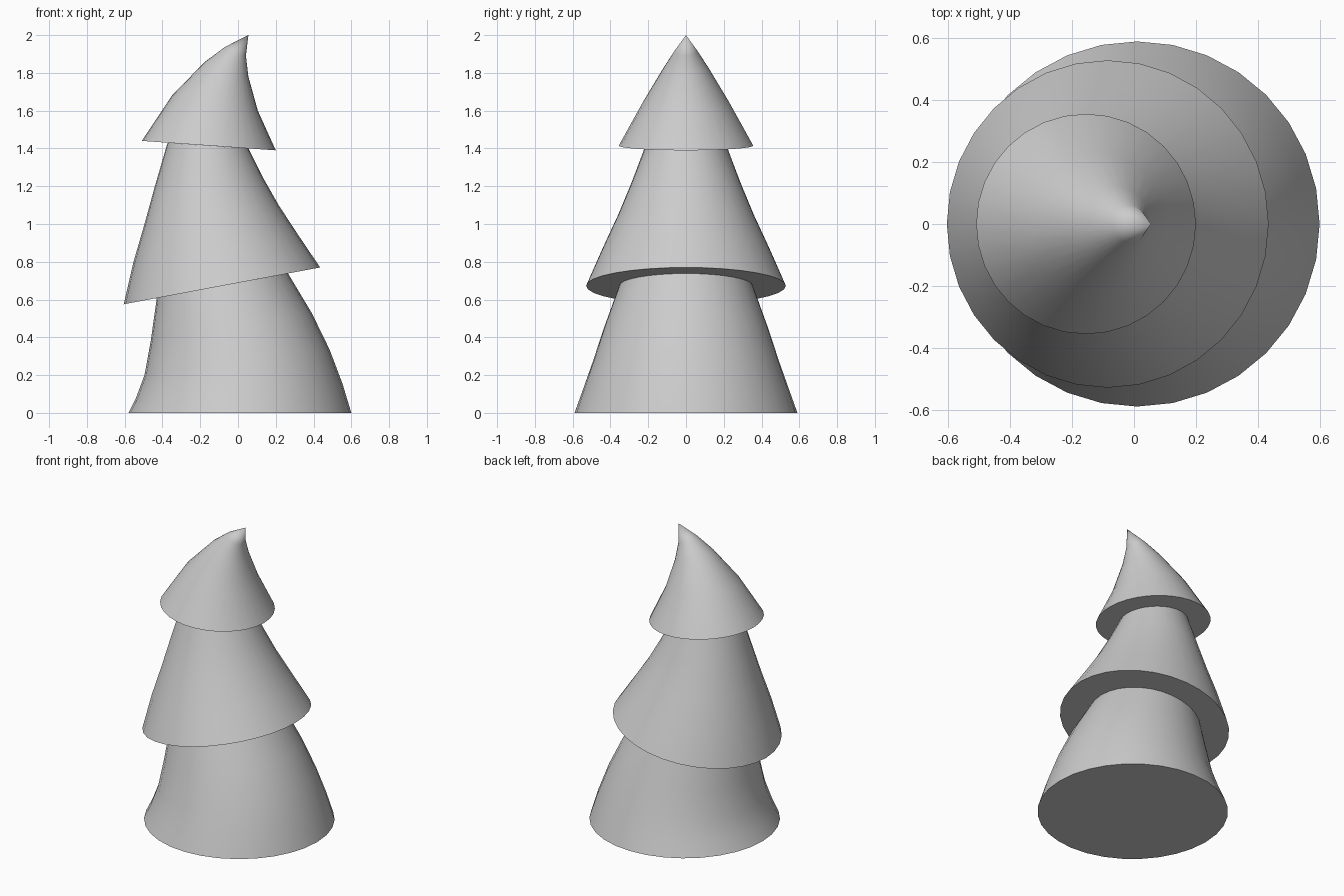
import bpy
import bmesh
from math import cos, sin, pi, radians
from mathutils import Vector

SIDES = 32

cube = bpy.data.objects.get("Cube")
if cube:
    bpy.data.objects.remove(cube, do_unlink=True)

grey = bpy.data.materials.new("plain grey")
grey.use_nodes = True
colour = (0.6, 0.6, 0.6, 1)
grey.diffuse_color = colour
grey.node_tree.nodes["Principled BSDF"].inputs["Base Color"].default_value = colour


def tier(name, left, right, tip=None):
    """Loft tilted rings spanning matching left and right profile points."""
    bm = bmesh.new()
    rings = []
    for (lx, lz), (rx, rz) in zip(left, right):
        a, b = Vector((lx, 0, lz)), Vector((rx, 0, rz))
        centre, half = (a + b) / 2, (b - a) / 2
        depth = Vector((0, half.length, 0))
        rings.append([bm.verts.new(centre + half * cos(t) + depth * sin(t))
                      for t in (2 * pi * i / SIDES for i in range(SIDES))])
    bm.faces.new(rings[0][::-1])
    for low, high in zip(rings, rings[1:]):
        for i in range(SIDES):
            j = (i + 1) % SIDES
            bm.faces.new((low[i], low[j], high[j], high[i]))
    # Close the top with a point or a flat cap
    if tip:
        apex = bm.verts.new(tip)
        for i in range(SIDES):
            bm.faces.new((rings[-1][i], rings[-1][(i + 1) % SIDES], apex))
    else:
        bm.faces.new(rings[-1])
    mesh = bpy.data.meshes.new(name)
    bm.to_mesh(mesh)
    bm.free()
    mesh.materials.append(grey)
    obj = bpy.data.objects.new(name, mesh)
    bpy.context.collection.objects.link(obj)
    bpy.ops.object.select_all(action='DESELECT')
    obj.select_set(True)
    bpy.context.view_layer.objects.active = obj
    bpy.ops.object.shade_smooth_by_angle(angle=radians(40))


# Wide foot, curving in towards the second tier
tier("bottom_tier",
     [(-.58, 0), (-.54, .08), (-.495, .2), (-.462, .38), (-.43, .608)],
     [(.6, 0), (.553, .155), (.485, .335), (.39, .53), (.265, .738)])

# Tilted middle skirt
tier("middle_tier",
     [(-.605, .575), (-.553, .8), (-.495, 1.0), (-.44, 1.2), (-.373, 1.43)],
     [(.435, .77), (.32, .94), (.215, 1.1), (.13, 1.25), (.055, 1.4)])

# Curled top with a pointed tip
tier("top_tier",
     [(-.51, 1.44), (-.35, 1.68), (-.177, 1.857), (-.07, 1.937)],
     [(.2, 1.39), (.105, 1.6), (.055, 1.78), (.042, 1.89)],
     tip=(.055, 0, 2))
